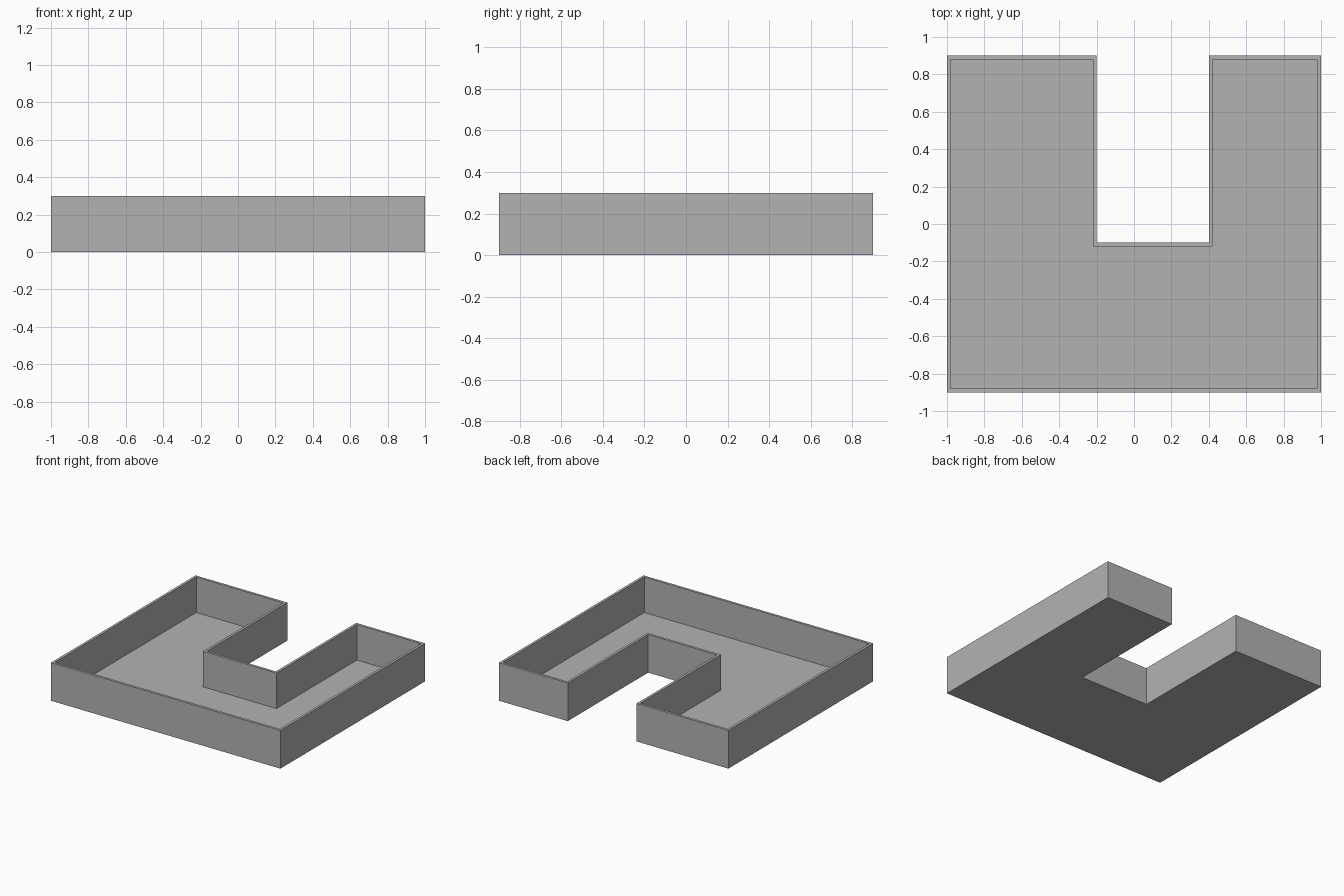
import bpy
import bmesh

cube = bpy.data.objects.get("Cube")
if cube:
    bpy.data.objects.remove(cube, do_unlink=True)

HEIGHT = 0.3
WALL = 0.02
FLOOR = 0.02

# One plain grey for the whole tray
grey = bpy.data.materials.new("plain_grey")
grey.use_nodes = True
colour = (0.45, 0.45, 0.45, 1)
grey.diffuse_color = colour
grey.node_tree.nodes["Principled BSDF"].inputs["Base Color"].default_value = colour

# U-shaped outline, counter-clockwise, notch open to the back
outline = [(-1, -0.9), (1, -0.9), (1, 0.9), (0.4, 0.9),
           (0.4, -0.1), (-0.2, -0.1), (-0.2, 0.9), (-1, 0.9)]

bm = bmesh.new()
base = bm.faces.new([bm.verts.new((x, y, 0)) for x, y in outline])

# Raise the outer walls
raised = bmesh.ops.extrude_face_region(bm, geom=[base], use_keep_orig=True)["geom"]
bmesh.ops.translate(bm, vec=(0, 0, HEIGHT),
                    verts=[v for v in raised if isinstance(v, bmesh.types.BMVert)])
bmesh.ops.recalc_face_normals(bm, faces=bm.faces)
top = next(f for f in bm.faces if all(v.co.z > HEIGHT / 2 for v in f.verts))

# Thin rim, then sink the inside down to the floor
bmesh.ops.inset_region(bm, faces=[top], thickness=WALL, use_even_offset=True)
sunk = bmesh.ops.extrude_discrete_faces(bm, faces=[top])["faces"][0]
bmesh.ops.translate(bm, vec=(0, 0, FLOOR - HEIGHT), verts=sunk.verts)
bmesh.ops.recalc_face_normals(bm, faces=bm.faces)

mesh = bpy.data.meshes.new("u_shaped_tray")
bm.to_mesh(mesh)
bm.free()
mesh.materials.append(grey)
tray = bpy.data.objects.new("u_shaped_tray", mesh)
bpy.context.collection.objects.link(tray)
